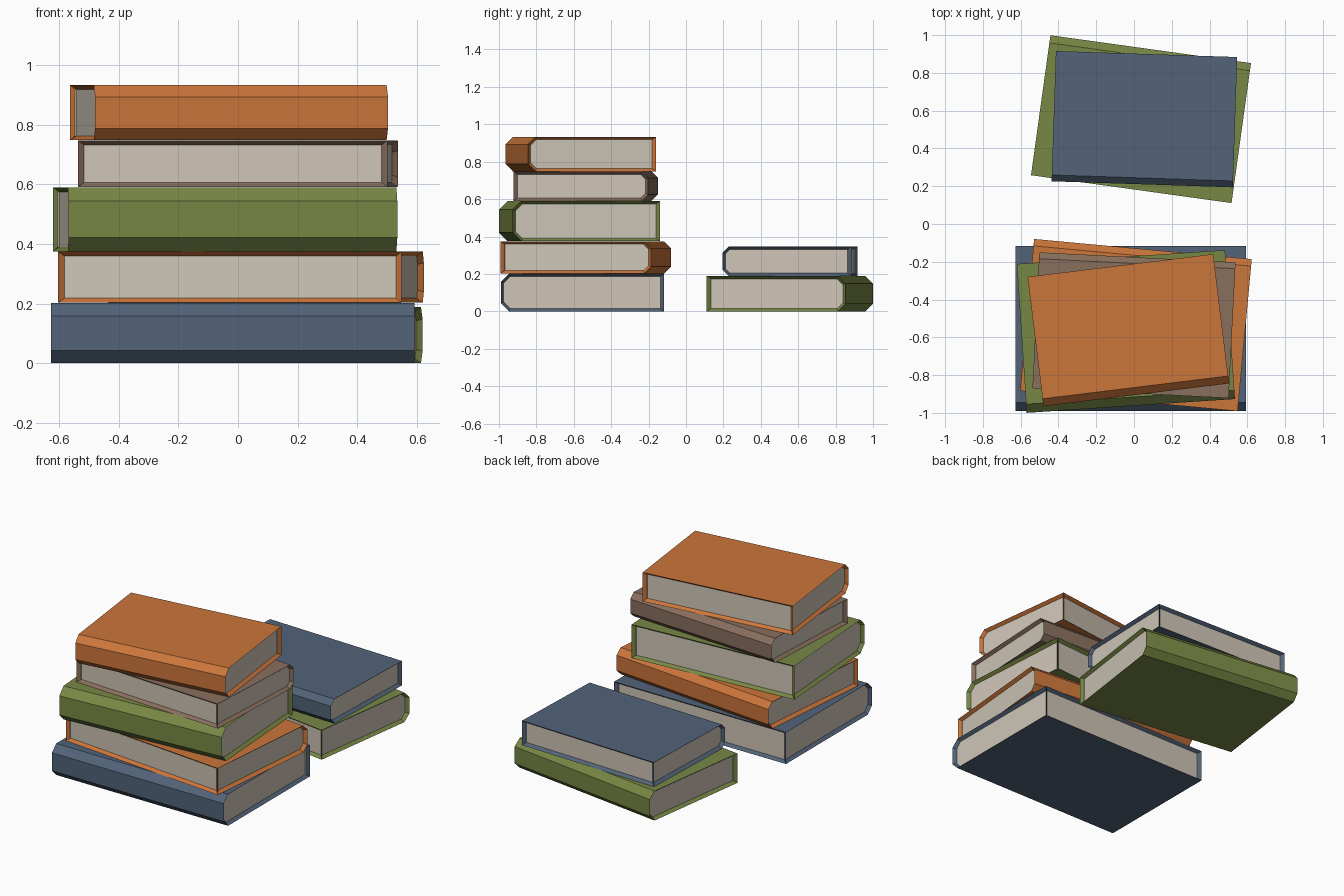
import bpy, bmesh
from math import radians

if "Cube" in bpy.data.objects:
    bpy.data.objects.remove(bpy.data.objects["Cube"], do_unlink=True)


def make_material(name, rgb):
    mat = bpy.data.materials.new(name)
    mat.use_nodes = True
    color = (*rgb, 1.0)
    mat.diffuse_color = color
    mat.node_tree.nodes["Principled BSDF"].inputs["Base Color"].default_value = color
    return mat


pages = make_material("cream_pages", (0.62, 0.56, 0.47))
blue = make_material("blue_cover", (0.084, 0.125, 0.19))
orange = make_material("orange_cover", (0.60, 0.18, 0.043))
green = make_material("green_cover", (0.187, 0.243, 0.059))
brown = make_material("brown_cover", (0.25, 0.16, 0.11))


def make_book(name, cover, size, location, angle):
    """Closed book with a chamfered spine on its local -y side."""
    w, d, h = size
    c = 0.215 * h
    front, back = -d / 2, d / 2
    profile = [(front + c, 0), (back, 0), (back, h),
               (front + c, h), (front, h - c), (front, c)]
    bm = bmesh.new()

    # Solid cover: spine profile swept along the book's length
    face = bm.faces.new([bm.verts.new((-w / 2, y, z)) for y, z in profile])
    swept = bmesh.ops.extrude_face_region(bm, geom=[face], use_keep_orig=True)
    verts = [v for v in swept["geom"] if isinstance(v, bmesh.types.BMVert)]
    bmesh.ops.translate(bm, verts=verts, vec=(w, 0, 0))
    bmesh.ops.recalc_face_normals(bm, faces=bm.faces[:])

    # Page block: both ends and the fore-edge sunk behind a sloping rim
    bm.normal_update()
    open_sides = [f for f in bm.faces if abs(f.normal.x) > 0.9 or f.normal.y > 0.9]
    bmesh.ops.inset_individual(bm, faces=open_sides, thickness=0.015,
                               depth=-0.02, use_even_offset=True)
    for f in open_sides:
        f.material_index = 1

    mesh = bpy.data.meshes.new(name)
    bm.to_mesh(mesh)
    bm.free()
    mesh.materials.append(cover)
    mesh.materials.append(pages)
    book = bpy.data.objects.new(name, mesh)
    book.location = location
    book.rotation_euler.z = radians(angle)
    bpy.context.collection.objects.link(book)


# Tall front stack, bottom to top
make_book("stack_book_blue", blue, (1.22, 0.873, 0.202), (-0.018, -0.553, 0), 0)
make_book("stack_book_orange", orange, (1.157, 0.808, 0.171), (0.01, -0.535, 0.203), 174.7)
make_book("stack_book_green", green, (1.105, 0.79, 0.215), (-0.043, -0.569, 0.375), 3.8)
make_book("stack_book_brown", brown, (1.04, 0.72, 0.156), (0, -0.536, 0.591), 177.1)
make_book("stack_book_top_orange", orange, (0.99, 0.69, 0.185), (-0.03, -0.562, 0.748), 7)

# Short back stack
make_book("back_book_green", green, (1.072, 0.748, 0.189), (0.037, 0.555, 0), 172.1)
make_book("back_book_blue", blue, (0.96, 0.69, 0.156), (0.055, 0.555, 0.19), -1.9)
